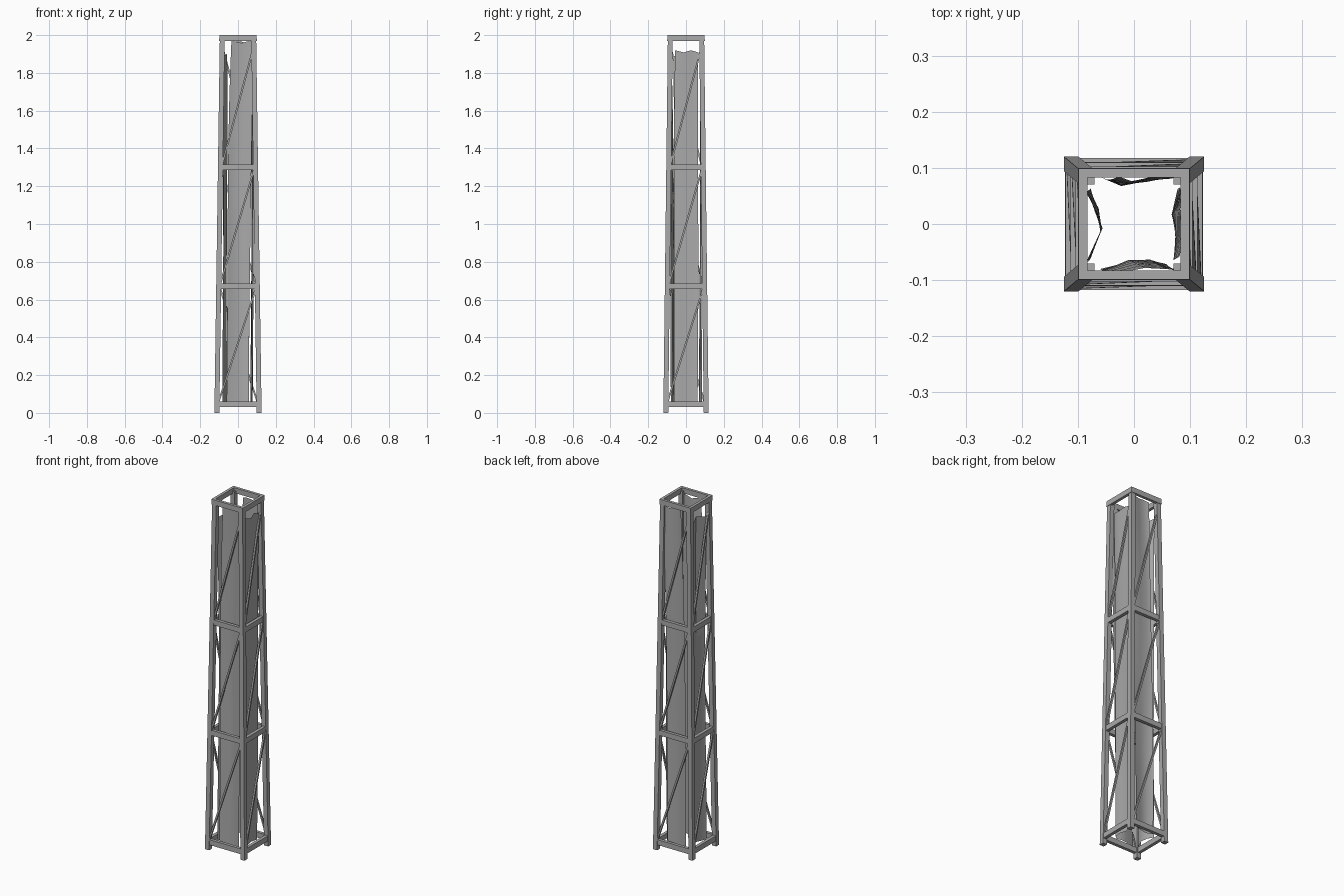
import bpy, bmesh, math
from mathutils import Vector, Matrix

if "Cube" in bpy.data.objects:
    bpy.data.objects.remove(bpy.data.objects["Cube"], do_unlink=True)


def material(name, rgb):
    m = bpy.data.materials.new(name)
    m.use_nodes = True
    m.diffuse_color = (*rgb, 1)
    m.node_tree.nodes["Principled BSDF"].inputs["Base Color"].default_value = (*rgb, 1)
    return m


grey = material("plain grey", (0.4, 0.4, 0.4))


def finish(name, bm):
    mesh = bpy.data.meshes.new(name)
    bm.to_mesh(mesh)
    bm.free()
    mesh.materials.append(grey)
    obj = bpy.data.objects.new(name, mesh)
    bpy.context.collection.objects.link(obj)
    return obj


def half(z):
    """Outer half width of the tapering tower in x and y."""
    t = z / 2
    return 0.125 + (0.096 - 0.125) * t, 0.12 + (0.096 - 0.12) * t


def prism(name, low, high):
    """Solid joining two matching loops of points."""
    bm = bmesh.new()
    a = [bm.verts.new(p) for p in low]
    b = [bm.verts.new(p) for p in high]
    n = len(a)
    bm.faces.new(a)
    bm.faces.new(b)
    for i in range(n):
        bm.faces.new((a[i], a[(i + 1) % n], b[(i + 1) % n], b[i]))
    bmesh.ops.recalc_face_normals(bm, faces=bm.faces)
    return finish(name, bm)


# Four leaning corner legs
LEG = 0.026
for sx, xname in ((-1, "right"), (1, "left")):
    for sy, yname in ((-1, "front"), (1, "back")):
        loops = []
        for z in (0, 1.985):
            hx, hy = half(z)
            loops.append([(sx * (hx - a), sy * (hy - b), z)
                          for a, b in ((0, 0), (LEG, 0), (LEG, LEG), (0, LEG))])
        prism(f"{yname}_{xname}_leg", *loops)


# Horizontal square rings
def ring(name, z0, z1, depth, grow):
    bm = bmesh.new()
    loops = []
    for z, inset in ((z0, 0), (z1, 0), (z1, depth), (z0, depth)):
        hx, hy = half(z)
        hx, hy = hx + grow - inset, hy + grow - inset
        loops.append([bm.verts.new((sx * hx, sy * hy, z))
                      for sx, sy in ((-1, -1), (1, -1), (1, 1), (-1, 1))])
    for k in range(4):
        p, q = loops[k], loops[(k + 1) % 4]
        for i in range(4):
            j = (i + 1) % 4
            bm.faces.new((p[i], p[j], q[j], q[i]))
    bmesh.ops.recalc_face_normals(bm, faces=bm.faces)
    finish(name, bm)


ring("base_ring", 0.03, 0.06, 0.018, -0.002)
ring("lower_ring", 0.655, 0.685, 0.018, -0.002)
ring("upper_ring", 1.285, 1.315, 0.018, -0.002)
ring("top_ring", 1.97, 2.0, 0.016, 0.003)

SIDES = ("front", "left", "back", "right")


def place(side, u, d, z):
    """Point at u along a side and d outward from the axis."""
    p = Matrix.Rotation(side * math.pi / 2, 3, "Z") @ Vector((u, -d, z))
    return p


# Thin diagonal braces, one per side and tier
for side, sname in enumerate(SIDES):
    for tier, (z0, z1) in enumerate(((0.06, 0.655), (0.685, 1.285), (1.315, 1.91))):
        loops = []
        for z, s in ((z0, -1), (z1, 1)):
            hx, hy = half(z)
            along, out = (hx, hy) if side % 2 == 0 else (hy, hx)
            u = s * (along - 0.022)
            loops.append([place(side, u + a, out - b, z) for a, b in
                          ((-0.005, 0.004), (0.005, 0.004), (0.005, 0.014), (-0.005, 0.014))])
        prism(f"{sname}_brace_{tier + 1}", *loops)


# Warped sheets hanging inside each side: (u, distance) across, shift and height at the top
def sheet(name, side, section, shift, top, flare):
    bm = bmesh.new()
    rows = []
    n = 12
    for r in range(n + 1):
        t = r / n
        row = []
        for c, (u, d) in enumerate(section):
            ripple = 0.003 * math.sin(5 * t + 1.7 * c + side)
            z = 0.04 + (top - 0.04) * t - 0.012 * t * (c % 2)
            row.append(bm.verts.new(place(side, u + shift * t ** 3 + ripple,
                                          d + flare * t ** 3 + ripple, z)))
        rows.append(row)
    for p, q in zip(rows, rows[1:]):
        for i in range(len(p) - 1):
            bm.faces.new((p[i], p[i + 1], q[i + 1], q[i]))
    obj = finish(name, bm)
    bpy.context.view_layer.objects.active = obj
    obj.select_set(True)
    bpy.ops.object.shade_smooth_by_angle(angle=math.radians(40))
    obj.select_set(False)


sheet("front_sheet", 0, ((-0.06, 0.08), (-0.01, 0.065), (0.03, 0.066), (0.06, 0.074)), 0.028, 1.97, 0.012)
sheet("left_sheet", 1, ((-0.063, 0.07), (-0.02, 0.076), (0.02, 0.07), (0.062, 0.078)), 0.006, 1.92, 0.012)
sheet("back_sheet", 2, ((-0.06, 0.083), (-0.02, 0.078), (0.025, 0.07), (0.055, 0.08)), -0.026, 1.97, 0.006)
sheet("right_sheet", 3, ((-0.06, 0.08), (-0.025, 0.066), (0.01, 0.057), (0.065, 0.08)), 0.0, 1.9, 0.003)
